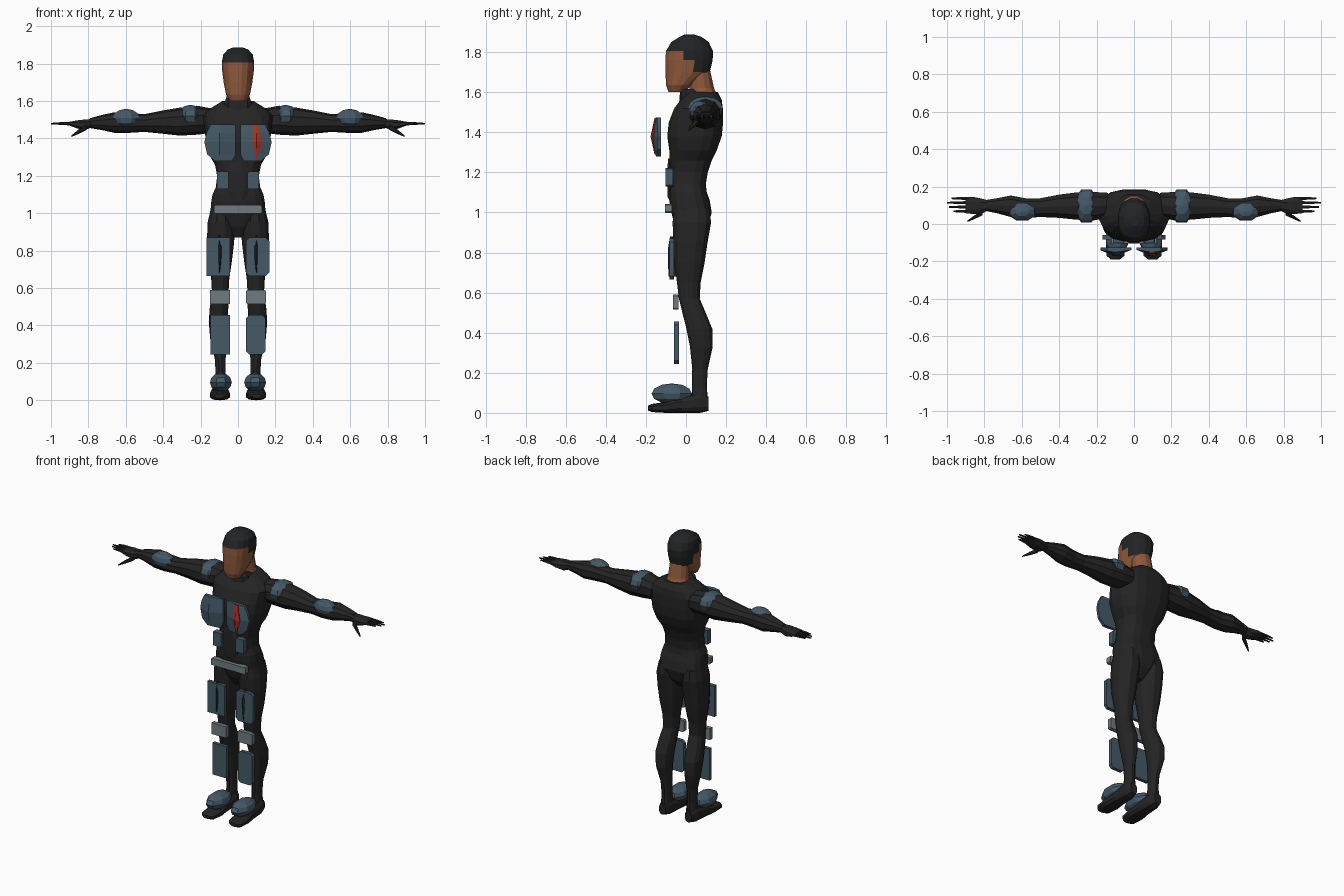
import bpy, bmesh, math
from mathutils import Matrix


def material(name, rgb):
    m = bpy.data.materials.new(name)
    m.diffuse_color = (*rgb, 1)
    return m


SUIT = material("black suit", (0.018, 0.018, 0.018))
HAIR = material("dark hair", (0.016, 0.017, 0.018))
SKIN = material("brown skin", (0.27, 0.10, 0.045))
ARMOR = material("blue grey armor", (0.058, 0.10, 0.135))
GREY = material("light grey armor", (0.16, 0.20, 0.22))
RED = material("red paint", (0.42, 0.03, 0.015))


def finish(bm, name, *mats):
    bmesh.ops.recalc_face_normals(bm, faces=bm.faces)
    me = bpy.data.meshes.new(name)
    bm.to_mesh(me)
    bm.free()
    for m in mats:
        me.materials.append(m)
    ob = bpy.data.objects.new(name, me)
    bpy.context.collection.objects.link(ob)
    return ob


def loft(name, axis, rings, mats, n=12, power=2.5, side=1, rule=None):
    """Skin rings (position, a0, a1, b0, b1) along an axis."""
    bm = bmesh.new()
    loops = []
    for t, a0, a1, b0, b1 in rings:
        loop = []
        for i in range(n):
            th = 2 * math.pi * (i + 0.5) / n
            c, s = math.cos(th), math.sin(th)
            a = (a0 + a1) / 2 + (a1 - a0) / 2 * math.copysign(abs(c) ** (2 / power), c)
            b = (b0 + b1) / 2 + (b1 - b0) / 2 * math.copysign(abs(s) ** (2 / power), s)
            x, y, z = {"x": (t, a, b), "y": (a, t, b), "z": (a, b, t)}[axis]
            loop.append(bm.verts.new((x * side, y, z)))
        loops.append(loop)
    for l0, l1 in zip(loops, loops[1:]):
        for i in range(n):
            j = (i + 1) % n
            bm.faces.new((l0[i], l0[j], l1[j], l1[i]))
    bm.faces.new(loops[0])
    bm.faces.new(loops[-1])
    if rule:
        for f in bm.faces:
            f.material_index = rule(f.calc_center_median())
    return finish(bm, name, *mats)


def plate(name, x0, x1, y0, y1, z0, z1, mat, side=1, cut=0.014):
    """Flat box with its front corners clipped."""
    bm = bmesh.new()
    bmesh.ops.create_cube(bm, size=1)
    for v in bm.verts:
        v.co = (side * (x0 if v.co.x < 0 else x1),
                y0 if v.co.y < 0 else y1, z0 if v.co.z < 0 else z1)
    along = [e for e in bm.edges
             if abs(e.verts[0].co.y - e.verts[1].co.y) > (y1 - y0) / 2]
    bmesh.ops.bevel(bm, geom=along, offset=cut, segments=1, affect="EDGES")
    return finish(bm, name, mat)


def pad(name, x0, x1, y0, y1, z0, z1, side):
    """Faceted rounded guard."""
    bm = bmesh.new()
    bmesh.ops.create_uvsphere(bm, u_segments=8, v_segments=6, radius=1)
    bmesh.ops.rotate(bm, verts=bm.verts, matrix=Matrix.Rotation(math.pi / 8, 3, "Z"))
    for v in bm.verts:
        x, y, z = v.co
        k = 1 / math.cos(math.pi / 8)
        v.co = (side * ((x0 + x1) / 2 + x * k * (x1 - x0) / 2),
                (y0 + y1) / 2 + y * k * (y1 - y0) / 2,
                (z0 + z1) / 2 + z * (z1 - z0) / 2)
    return finish(bm, name, ARMOR)


# Torso, pelvis and neck
torso = [(0.87, 0.03, -0.02, 0.06), (0.93, 0.09, -0.055, 0.11), (1.0, 0.15, -0.075, 0.13),
         (1.06, 0.145, -0.085, 0.12), (1.1, 0.138, -0.085, 0.105), (1.14, 0.12, -0.08, 0.10),
         (1.2, 0.113, -0.08, 0.11), (1.26, 0.125, -0.085, 0.13), (1.31, 0.155, -0.085, 0.155),
         (1.38, 0.175, -0.095, 0.18), (1.45, 0.18, -0.088, 0.187), (1.52, 0.19, -0.06, 0.185),
         (1.56, 0.15, -0.03, 0.18), (1.6, 0.085, 0.0, 0.16)]
loft("torso", "z", [(z, -w, w, a, b) for z, w, a, b in torso], [SUIT], 16, 2.8)
loft("neck", "z", [(1.55, -0.085, 0.085, 0.02, 0.175), (1.62, -0.065, 0.065, 0.015, 0.142),
                   (1.74, -0.06, 0.06, 0.01, 0.115)], [SKIN], 12, 2)
loft("collar", "z", [(1.54, -0.085, 0.085, -0.035, 0.10), (1.6, -0.075, 0.075, -0.03, 0.07),
                     (1.615, -0.06, 0.06, -0.02, 0.05)], [SUIT], 10)
loft("belly_panel", "z", [(1.07, -0.04, 0.04, -0.092, -0.05), (1.12, -0.062, 0.062, -0.094, -0.05),
                          (1.22, -0.06, 0.06, -0.094, -0.05), (1.27, -0.04, 0.04, -0.09, -0.05)],
     [SUIT], 8, 3)


# Head: the cap of hair covers the crown and the back
def hair_rule(c):
    return int(c.z > 1.805 or (c.z > 1.69 and c.y > 0.035) or (c.z > 1.755 and c.y > -0.03))


head = [(1.6, 0.045, -0.088, -0.01), (1.635, 0.065, -0.1, 0.03), (1.7, 0.078, -0.105, 0.12),
        (1.76, 0.086, -0.105, 0.135), (1.805, 0.088, -0.102, 0.137), (1.85, 0.08, -0.075, 0.115),
        (1.875, 0.055, -0.035, 0.08), (1.887, 0.025, -0.01, 0.045)]
loft("head", "z", [(z, -w, w, a, b) for z, w, a, b in head], [SKIN, HAIR], 16, 2.3,
     rule=hair_rule)

# Belt
plate("belt", -0.127, 0.127, -0.105, -0.07, 0.998, 1.043, GREY, cut=0.006)


# Chest plate depth: a vertical ridge falling off to both sides
def chest_y(x, z):
    k = 0.034 - 0.022 * abs(z - 1.38) / 0.1
    return -0.138 - k * max(0, 1 - abs(x - 0.1) / 0.085)


def chest_strip(name, rows, mat, side, back=None, lift=0.0):
    bm = bmesh.new()
    front, rear = [], []
    for z, x0, x1 in rows:
        xs = (x0, min(max(0.1, x0 + 0.003), x1 - 0.003), x1)
        front.append([bm.verts.new((side * x, chest_y(x, z) - lift, z)) for x in xs])
        rear.append([bm.verts.new((side * x, back if back else chest_y(x, z) + 0.003, z))
                     for x in xs])
    for a, b, c, d in zip(front, front[1:], rear, rear[1:]):
        for i in (0, 1):
            bm.faces.new((a[i], a[i + 1], b[i + 1], b[i]))
            bm.faces.new((c[i], d[i], d[i + 1], c[i + 1]))
        for i in (0, 2):
            bm.faces.new((a[i], b[i], d[i], c[i]))
    for r in (0, -1):
        for i in (0, 1):
            bm.faces.new((front[r][i], front[r][i + 1], rear[r][i + 1], rear[r][i]))
    return finish(bm, name, mat)


chest_rows = [(1.475, 0.013, 0.145), (1.43, 0.013, 0.168), (1.38, 0.013, 0.18),
              (1.315, 0.013, 0.165), (1.28, 0.03, 0.125)]
bolt_rows = [(1.472, 0.078, 0.108), (1.43, 0.08, 0.115), (1.38, 0.078, 0.128),
             (1.345, 0.088, 0.12), (1.315, 0.09, 0.106), (1.29, 0.094, 0.102)]
chest_strip("chest_bolt", bolt_rows, RED, 1, lift=0.005)

# Limbs and guards, built on both sides
leg = [(1.02, 0.03, 0.148, -0.06, 0.12), (0.95, 0.015, 0.165, -0.07, 0.128),
       (0.85, 0.018, 0.168, -0.065, 0.11), (0.75, 0.03, 0.16, -0.06, 0.095),
       (0.65, 0.045, 0.145, -0.047, 0.075), (0.57, 0.05, 0.14, -0.037, 0.07),
       (0.5, 0.05, 0.152, -0.02, 0.1), (0.42, 0.055, 0.158, 0.0, 0.133),
       (0.33, 0.06, 0.15, 0.018, 0.135), (0.22, 0.065, 0.125, 0.03, 0.11),
       (0.14, 0.065, 0.12, 0.03, 0.105), (0.06, 0.06, 0.125, 0.025, 0.11)]
foot = [(0.113, 0.07, 0.12, 0.01, 0.08), (0.07, 0.055, 0.135, 0, 0.1),
        (-0.02, 0.05, 0.142, 0, 0.08), (-0.1, 0.042, 0.152, 0, 0.055),
        (-0.17, 0.05, 0.148, 0.004, 0.045), (-0.19, 0.075, 0.125, 0.012, 0.035)]
arm = [(0.14, 0.03, 0.17, 1.43, 1.56), (0.22, 0.015, 0.175, 1.42, 1.575),
       (0.31, 0.02, 0.172, 1.415, 1.565), (0.4, 0.03, 0.16, 1.425, 1.55),
       (0.5, 0.035, 0.14, 1.435, 1.53), (0.58, 0.03, 0.14, 1.43, 1.535),
       (0.66, 0.035, 0.155, 1.43, 1.54), (0.73, 0.055, 0.14, 1.445, 1.525),
       (0.79, 0.068, 0.13, 1.455, 1.508)]
palm = [(0.78, 0.07, 0.128, 1.458, 1.505), (0.82, 0.05, 0.14, 1.442, 1.503),
        (0.86, 0.05, 0.148, 1.452, 1.498), (0.9, 0.055, 0.145, 1.468, 1.49)]

for s, word in ((1, "left"), (-1, "right")):
    loft(word + "_leg", "z", leg, [SUIT], 12, 2.3, s)
    loft(word + "_thigh_muscle", "z",
         [(0.88, 0.095, 0.105, -0.08, -0.03), (0.82, 0.075, 0.118, -0.09, -0.03),
          (0.74, 0.08, 0.115, -0.09, -0.03), (0.68, 0.095, 0.105, -0.086, -0.03)],
         [SUIT], 6, 2, s)
    loft(word + "_foot", "y", foot, [SUIT], 10, 2.8, s)
    loft(word + "_arm", "x", arm, [SUIT], 10, 2.2, s)
    loft(word + "_palm", "x", palm, [SUIT], 8, 2.5, s)
    for i, tip in enumerate((0.965, 0.99, 1.0, 0.975)):
        y = 0.068 + 0.023 * i
        loft(f"{word}_finger_{i + 1}", "x",
             [(0.88, y - 0.01, y + 0.01, 1.468, 1.488), (0.935, y - 0.008, y + 0.008, 1.472, 1.488),
              (tip, y - 0.005, y + 0.005, 1.475, 1.483)], [SUIT], 6, 2, s)
    loft(word + "_thumb", "x",
         [(0.81, 0.045, 0.075, 1.445, 1.475), (0.85, 0.026, 0.05, 1.425, 1.45),
          (0.89, 0.01, 0.02, 1.408, 1.417)], [SUIT], 6, 2, s)

    chest_strip(word + "_chest_plate", chest_rows, ARMOR, s, back=-0.125)
    plate(word + "_abdomen_plate", 0.052, 0.112, -0.102, -0.065, 1.13, 1.222, ARMOR, s, 0.006)
    plate(word + "_thigh_plate", 0.042, 0.168, -0.083, -0.06, 0.665, 0.87, ARMOR, s, 0.018)
    plate(word + "_knee_plate", 0.042, 0.15, -0.065, -0.037, 0.515, 0.59, GREY, s, 0.007)
    plate(word + "_shin_plate", 0.043, 0.147, -0.06, -0.036, 0.245, 0.455, ARMOR, s, 0.016)
    pad(word + "_shoulder_pad", 0.19, 0.32, 0.008, 0.185, 1.46, 1.58, s)
    pad(word + "_elbow_pad", 0.525, 0.67, 0.018, 0.115, 1.458, 1.558, s)
    pad(word + "_foot_pad", 0.033, 0.15, -0.172, 0.03, 0.045, 0.147, s)
